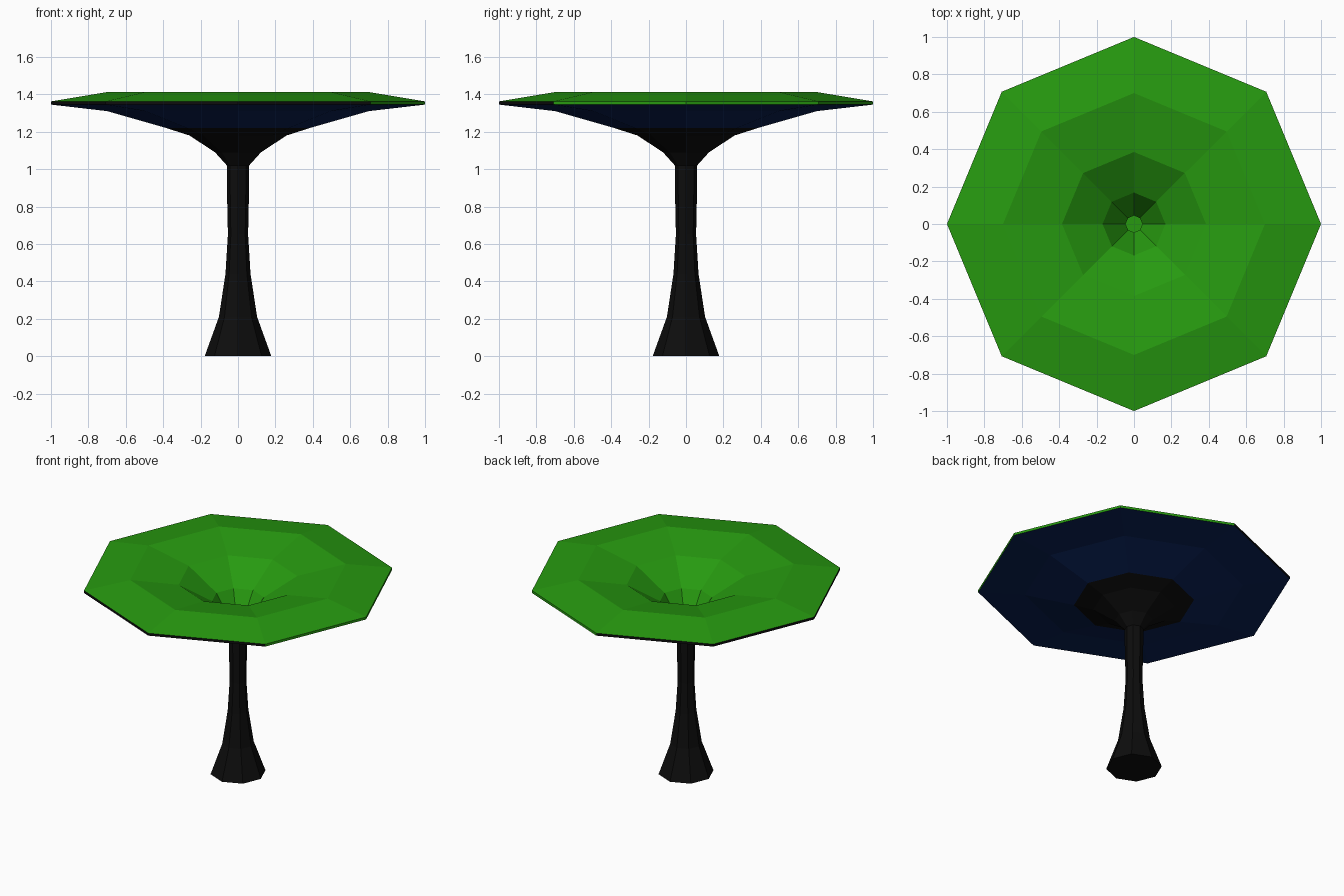
import bpy, bmesh
from math import cos, sin, pi

if "Cube" in bpy.data.objects:
    bpy.data.objects.remove(bpy.data.objects["Cube"])

SIDES = 8


def material(name, rgb):
    m = bpy.data.materials.new(name)
    m.diffuse_color = (*rgb, 1)
    m.use_nodes = True
    m.node_tree.nodes["Principled BSDF"].inputs["Base Color"].default_value = m.diffuse_color
    return m


GREEN = material("leaf_green", (0.02, 0.32, 0.005))
BLUE = material("deep_blue", (0.003, 0.015, 0.09))
BLACK = material("soft_black", (0.004, 0.004, 0.004))


def lathe(name, profile, mats, band_mat=lambda band, side: 0, cap_start=False, cap_end=False):
    """Octagonal lathe; profile runs up the outside / inward over the top."""
    bm = bmesh.new()
    rings = [[bm.verts.new((r * cos(2 * pi * i / SIDES), r * sin(2 * pi * i / SIDES), z))
              for i in range(SIDES)] for r, z in profile]
    for b, (lo, hi) in enumerate(zip(rings, rings[1:])):
        for i in range(SIDES):
            j = (i + 1) % SIDES
            f = bm.faces.new((lo[i], lo[j], hi[j], hi[i]))
            f.material_index = band_mat(b, i)
    if cap_start:
        bm.faces.new(rings[0][::-1])
    if cap_end:
        bm.faces.new(rings[-1])
    mesh = bpy.data.meshes.new(name)
    bm.to_mesh(mesh)
    bm.free()
    for m in mats:
        mesh.materials.append(m)
    ob = bpy.data.objects.new(name, mesh)
    bpy.context.collection.objects.link(ob)
    return ob


# Flared stem with closed foot, widening into the neck of the funnel
lathe("stem", [(0.178, 0), (0.102, 0.21), (0.067, 0.44), (0.054, 0.65), (0.06, 0.93),
               (0.06, 1.02), (0.123, 1.09), (0.26, 1.18), (0.385, 1.22)],
      [BLACK], cap_start=True)

# Blue underside of the cap
lathe("cap_underside", [(0.385, 1.22), (0.70, 1.31), (1.0, 1.345)], [BLUE])

# Thin rim: three green facets, the rest black
lathe("cap_rim", [(1.0, 1.345), (1.0, 1.362)], [BLACK, GREEN],
      lambda band, side: 1 if side in (7, 0, 1) else 0)

# Green funnel top with a narrow throat
lathe("cap_top", [(1.0, 1.362), (0.70, 1.412), (0.385, 1.353), (0.168, 1.22),
                  (0.045, 1.03), (0.045, 0.75)],
      [GREEN], cap_end=True)
